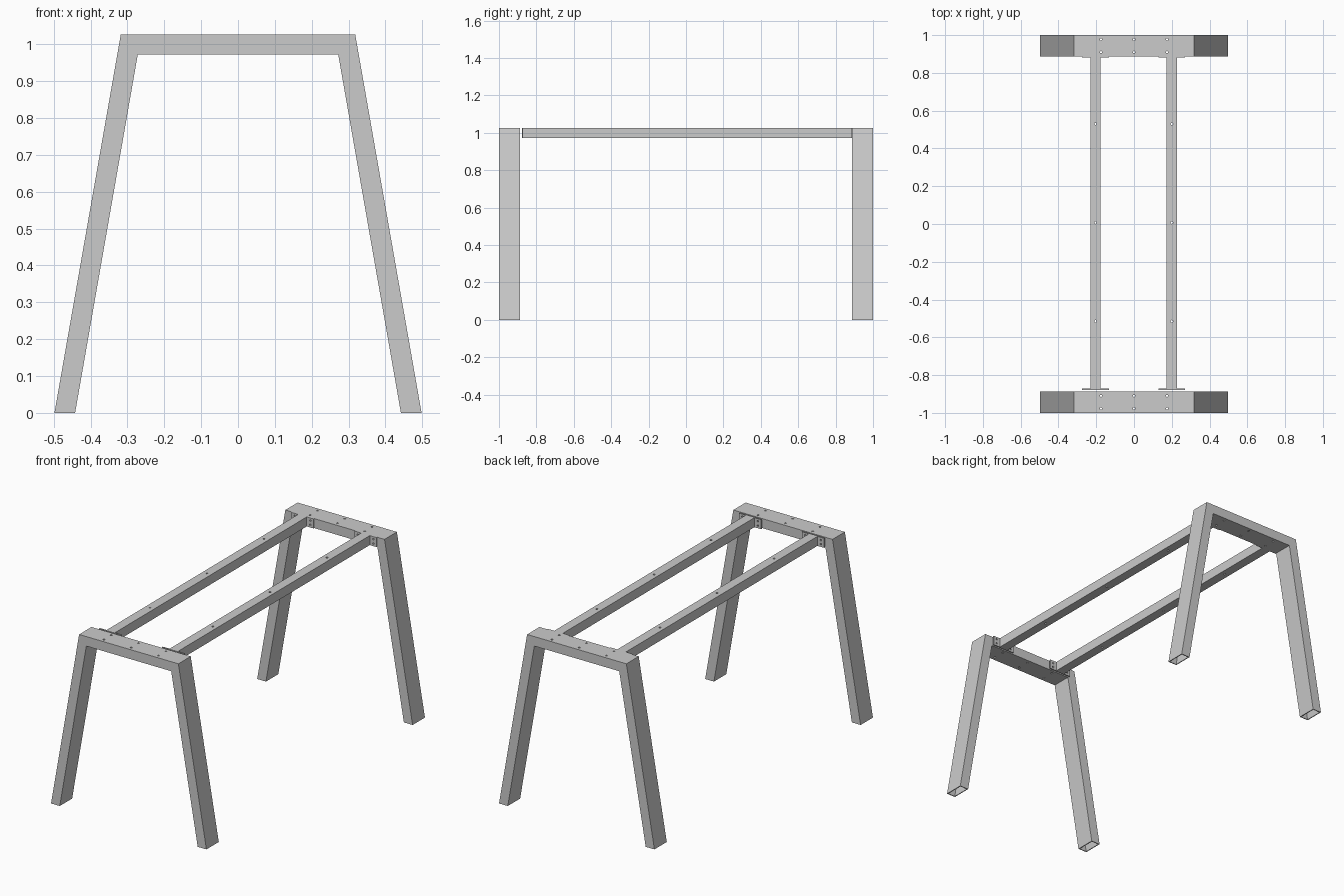
import bpy, bmesh
from mathutils import Matrix, Vector

if "Cube" in bpy.data.objects:
    bpy.data.objects.remove(bpy.data.objects["Cube"])

TOP, LOW = 1.027, 0.972      # top and underside of the cross members
WALL = 0.005                 # tube wall thickness
WIDTH = 0.055                # narrow side of the tubes


def finish(name, bm):
    bmesh.ops.recalc_face_normals(bm, faces=bm.faces)
    me = bpy.data.meshes.new(name)
    bm.to_mesh(me)
    bm.free()
    ob = bpy.data.objects.new(name, me)
    bpy.context.scene.collection.objects.link(ob)
    return ob


def hollow_tube(name, outer, inner, corner):
    """Sweep a hollow rectangle along paired outer / inner path points."""
    bm = bmesh.new()
    t = WALL / WIDTH
    rings = []
    for o, i in zip(outer, inner):
        pair = []
        for s, inset in ((0, 0), (t, WALL)):
            a, b = o.lerp(i, s), o.lerp(i, 1 - s)
            pair.append([bm.verts.new(p) for p in (
                a + corner[0] * inset, b + corner[0] * inset,
                b + corner[1] - corner[0] * inset, a + corner[1] - corner[0] * inset)])
        rings.append(pair)
    for p, q in zip(rings, rings[1:]):
        for layer in range(2):
            for k in range(4):
                j = (k + 1) % 4
                bm.faces.new((p[layer][k], p[layer][j], q[layer][j], q[layer][k]))
    for ring in (rings[0], rings[-1]):
        for k in range(4):
            j = (k + 1) % 4
            bm.faces.new((ring[0][k], ring[0][j], ring[1][j], ring[1][k]))
    return finish(name, bm)


def drill(ob, points, axis, radius=0.006, depth=0.2):
    """Cut round holes through an object at the given points."""
    bm = bmesh.new()
    rot = Vector((0, 0, 1)).rotation_difference(Vector(axis)).to_matrix().to_4x4()
    for p in points:
        bmesh.ops.create_cone(bm, cap_ends=True, segments=12, radius1=radius,
                              radius2=radius, depth=depth,
                              matrix=Matrix.Translation(p) @ rot)
    cutter = finish(ob.name + "_hole_cutter", bm)
    cutter.hide_render = True
    cutter.hide_viewport = True
    mod = ob.modifiers.new("holes", 'BOOLEAN')
    mod.operation = 'DIFFERENCE'
    mod.solver = 'EXACT'
    mod.object = cutter


def plate(name, x, y):
    bm = bmesh.new()
    bmesh.ops.create_cube(bm, size=1, matrix=Matrix.Translation((x, y, (TOP + LOW) / 2))
                          @ Matrix.Diagonal((0.142, 0.006, TOP - LOW, 1)))
    ob = finish(name, bm)
    drill(ob, [(x + dx, y, z) for dx in (-0.05, 0.05) for z in (0.987, 1.012)],
          (0, 1, 0), 0.005, 0.03)


# Trapezoid leg frames, open at the feet
outer_xz = [(-0.498, 0), (-0.318, TOP), (0.318, TOP), (0.498, 0)]
inner_xz = [(-0.442, 0), (-0.272, LOW), (0.272, LOW), (0.442, 0)]
for label, y0 in (("front", -1.0), ("back", 0.887)):
    frame = hollow_tube(label + "_leg_frame",
                        [Vector((x, y0, z)) for x, z in outer_xz],
                        [Vector((x, y0, z)) for x, z in inner_xz],
                        (Vector((0, 1, 0)), Vector((0, 0.113, 0))))
    drill(frame, [(x, y0 + dy, 1.0) for x in (-0.175, 0, 0.175) for dy in (0.023, 0.09)],
          (0, 0, 1))

# Long rails with bolted end plates
for side, x in (("left", -0.204), ("right", 0.2)):
    h = WIDTH / 2
    rail = hollow_tube(side + "_rail",
                       [Vector((x - h, y, TOP)) for y in (-0.872, 0.881)],
                       [Vector((x - h, y, LOW)) for y in (-0.872, 0.881)],
                       (Vector((1, 0, 0)), Vector((WIDTH, 0, 0))))
    drill(rail, [(x, y, 1.0) for y in (-0.515, 0.007, 0.53)], (0, 0, 1))
    plate(side + "_front_end_plate", x, -0.875)
    plate(side + "_back_end_plate", x, 0.884)
